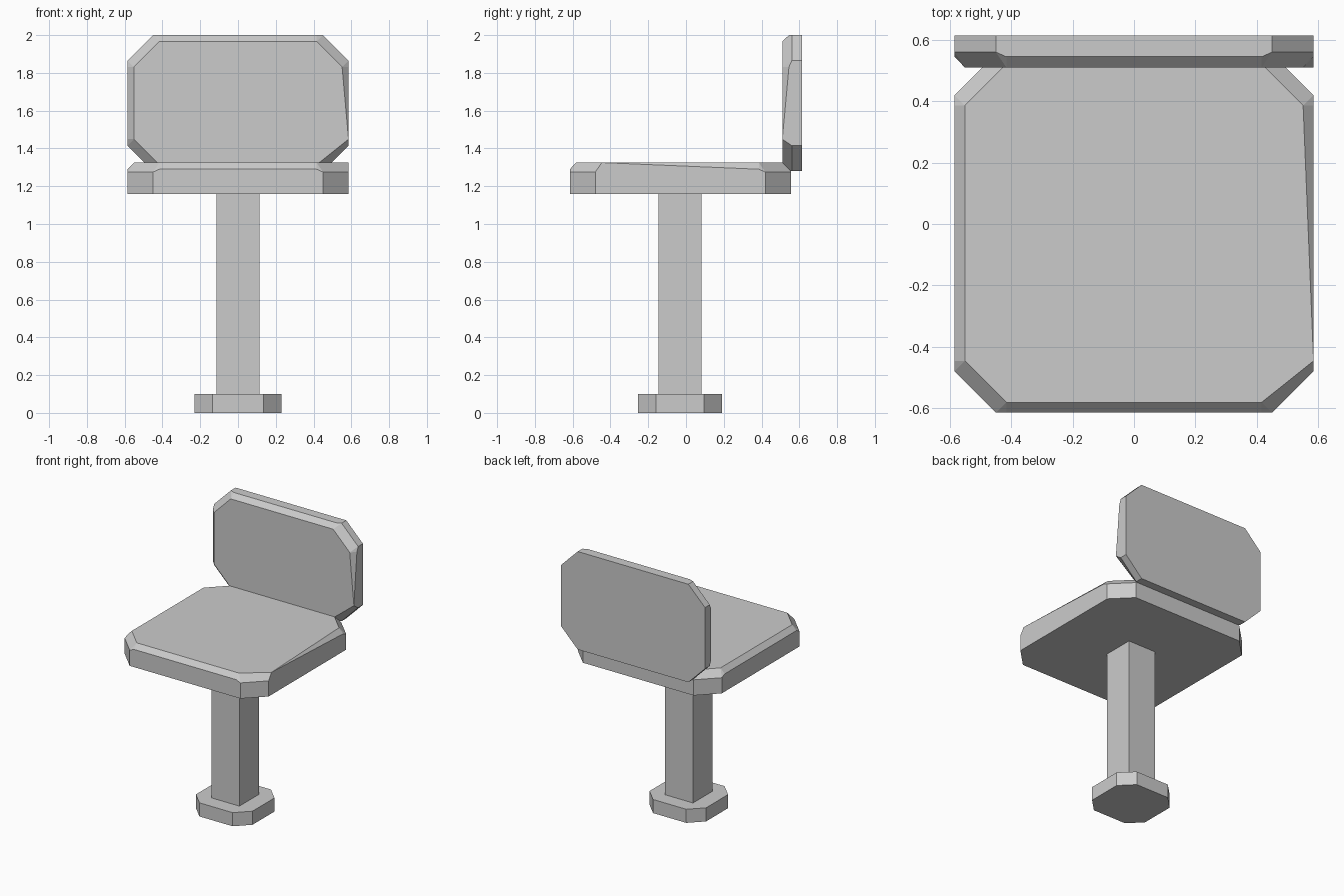
import bpy, bmesh
from mathutils import Vector

if "Cube" in bpy.data.objects:
    bpy.data.objects.remove(bpy.data.objects["Cube"])


def octagon(u, v0, v1, c):
    """Rectangle with cut corners, counter-clockwise from the lower left."""
    return [Vector(p) for p in (
        (-u + c, v0), (u - c, v0), (u, v0 + c), (u, v1 - c),
        (u - c, v1), (-u + c, v1), (-u, v1 - c), (-u, v0 + c))]


def finish(name, bm):
    bmesh.ops.recalc_face_normals(bm, faces=bm.faces)
    mesh = bpy.data.meshes.new(name)
    bm.to_mesh(mesh)
    bm.free()
    obj = bpy.data.objects.new(name, mesh)
    bpy.context.collection.objects.link(obj)
    return obj


def prism(name, outline, z0, z1):
    bm = bmesh.new()
    face = bm.faces.new([bm.verts.new((p[0], p[1], z0)) for p in outline])
    top = bmesh.ops.extrude_face_region(bm, geom=[face], use_keep_orig=True)
    verts = [g for g in top["geom"] if isinstance(g, bmesh.types.BMVert)]
    bmesh.ops.translate(bm, verts=verts, vec=(0, 0, z1 - z0))
    return finish(name, bm)


def cushion(name, v0, v1, w0, w1, place):
    """Cut-corner plate with a bevelled rim on its w1 face; one rim corner is pinched."""
    ring = octagon(0.585, v0, v1, 0.135)
    low, shoulder, crest, top = [], [], [], []
    for i, p in enumerate(ring):
        mate = ring[i ^ 1]                      # other end of the same long side
        along = (mate - p).normalized() * 0.034
        inward = Vector((-along.y, along.x)) * (1 if i % 2 == 0 else -1)
        low.append((*p, w0))
        shoulder.append((*p, w1 - 0.05))
        if i == 2:                              # pinched corner: no inset
            crest.append((*(p + along), w1))
            top.append((*(p + along), w1))
        else:
            crest.append((*(p + along), w1 - 0.035))
            top.append((*(p + along + inward), w1))

    bm = bmesh.new()
    made = {}

    def face(*points):
        points = list(dict.fromkeys(points))
        if len(points) < 3:
            return
        for q in points:
            if q not in made:
                made[q] = bm.verts.new(place(*q))
        bm.faces.new([made[q] for q in points])

    face(*reversed(low))
    face(*top)
    for i in range(8):
        j = (i + 1) % 8
        face(shoulder[i], crest[i], top[i])
        if i % 2 == 0:                          # long sides
            face(low[i], low[j], shoulder[j], crest[j], crest[i], shoulder[i])
            face(crest[i], crest[j], top[j], top[i])
        else:                                   # cut corners
            face(low[i], low[j], shoulder[j], shoulder[i])
            face(shoulder[i], shoulder[j], top[j], top[i])
    return finish(name, bm)


# Foot and post
prism("foot", octagon(0.23, -0.255, 0.19, 0.095), 0.0, 0.10)
prism("post", [(-0.115, -0.145), (0.113, -0.145), (0.113, 0.083), (-0.115, 0.083)], 0.10, 1.16)

# Seat faces up, backrest is the same plate stood up facing forward
cushion("seat", -0.615, 0.555, 1.16, 1.325, lambda u, v, w: (u, v, w))
cushion("backrest", 1.28, 2.0, -0.615, -0.51, lambda u, v, w: (u, -w, v))
